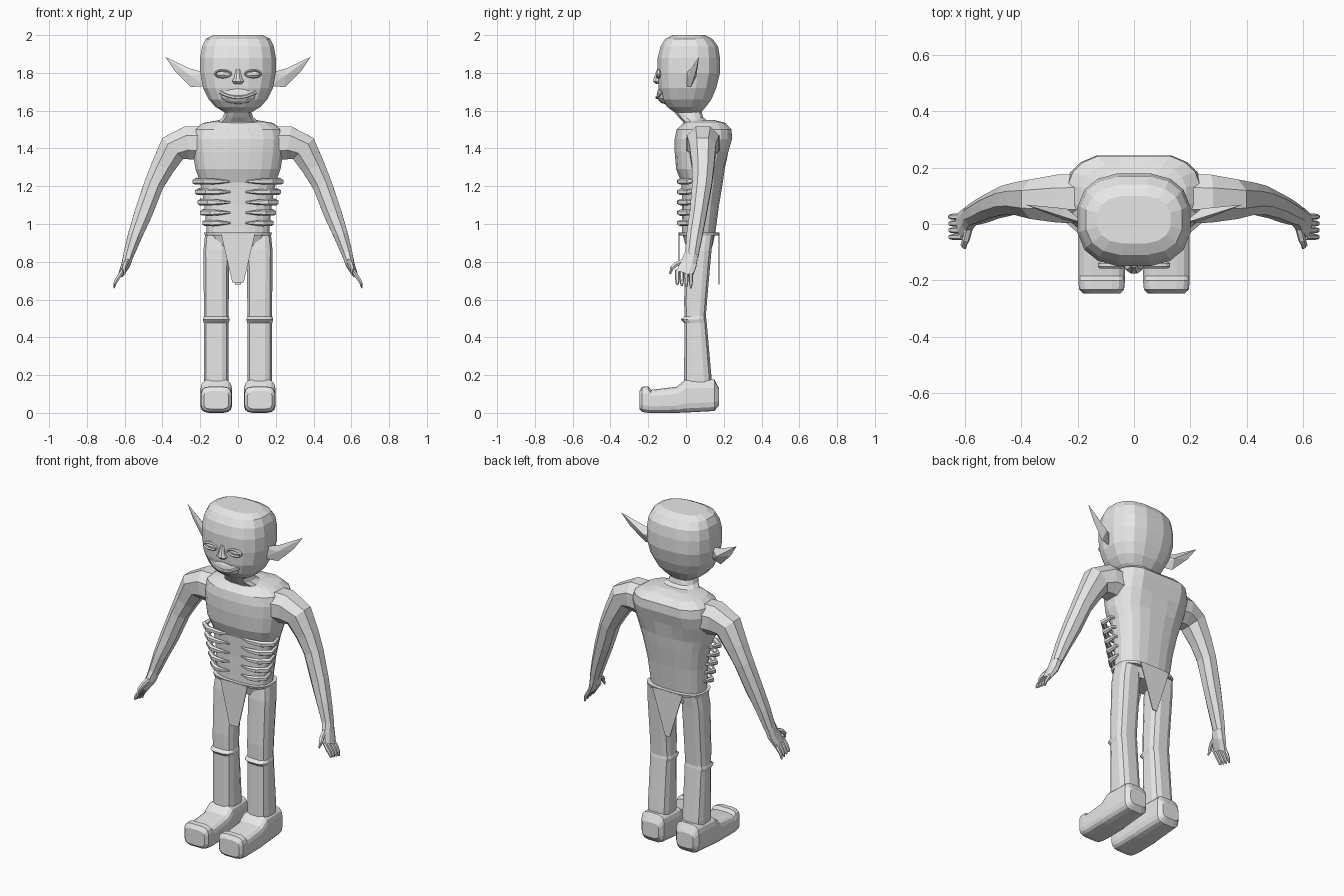
import bpy, bmesh
from math import sin, cos, pi, exp, copysign
from mathutils import Vector

if "Cube" in bpy.data.objects:
    bpy.data.objects.remove(bpy.data.objects["Cube"], do_unlink=True)

X, Y, Z = Vector((1, 0, 0)), Vector((0, 1, 0)), Vector((0, 0, 1))

clay = bpy.data.materials.new("plain_grey")
clay.use_nodes = True
clay.diffuse_color = (0.8, 0.8, 0.8, 1)
clay.node_tree.nodes["Principled BSDF"].inputs["Base Color"].default_value = (0.8, 0.8, 0.8, 1)


def finish(name, bm, mirror=False):
    bmesh.ops.recalc_face_normals(bm, faces=bm.faces)
    mesh = bpy.data.meshes.new(name)
    bm.to_mesh(mesh)
    bm.free()
    mesh.materials.append(clay)
    obj = bpy.data.objects.new(name, mesh)
    bpy.context.collection.objects.link(obj)
    if mirror:
        obj.modifiers.new("both_sides", "MIRROR").use_mirror_merge = False
    return obj


def ring(centre, u, v, ru, rv, n, p):
    """Rounded-box cross-section; p = 2 is an ellipse, higher is squarer."""
    pts = []
    for i in range(n):
        a = 2 * pi * (i + 0.5) / n
        c, s = cos(a), sin(a)
        pts.append((copysign(abs(c) ** (2 / p), c), copysign(abs(s) ** (2 / p), s)))
    m = max(q[0] for q in pts)
    return [centre + u * (ru * a / m) + v * (rv * b / m) for a, b in pts]


def skin(name, rings, mirror=False):
    bm = bmesh.new()
    loops = [[bm.verts.new(co) for co in r] for r in rings]
    n = len(loops[0])
    for a, b in zip(loops, loops[1:]):
        for i in range(n):
            bm.faces.new((a[i], a[(i + 1) % n], b[(i + 1) % n], b[i]))
    bm.faces.new(loops[0])
    bm.faces.new(loops[-1])
    return finish(name, bm, mirror)


def stack(name, rows, n=16, p=2.6, cx=0, mirror=False, shape=None):
    """Rows of (z, half width, front y, back y)."""
    rings = [ring(Vector((cx, (f + b) / 2, z)), X, Y, w, (b - f) / 2, n, p)
             for z, w, f, b in rows]
    if shape:
        rings = [[shape(co) for co in r] for r in rings]
    return skin(name, rings, mirror)


def tube(name, rows, n=8, ref=Y, mirror=True):
    """Rows of (x, y, z, thickness, width along ref)."""
    pts = [Vector(r[:3]) for r in rows]
    rings = []
    for i, r in enumerate(rows):
        t = (pts[min(i + 1, len(pts) - 1)] - pts[max(i - 1, 0)]).normalized()
        u = t.cross(ref).normalized()
        rings.append(ring(pts[i], u, u.cross(t), r[3], r[-1], n, 2.2))
    return skin(name, rings, mirror)


def plate(name, outline, y, thick=0.006):
    bm = bmesh.new()
    face = bm.faces.new([bm.verts.new((x, y, z)) for x, z in outline])
    new = bmesh.ops.extrude_face_region(bm, geom=[face])["geom"]
    bmesh.ops.translate(bm, vec=(0, thick, 0),
                        verts=[g for g in new if isinstance(g, bmesh.types.BMVert)])
    return finish(name, bm)


def blob(name, centre, size, mirror=False):
    bm = bmesh.new()
    bmesh.ops.create_uvsphere(bm, u_segments=12, v_segments=8, radius=1)
    for v in bm.verts:
        v.co = Vector(c + a * s for c, a, s in zip(centre, v.co, size))
    return finish(name, bm, mirror)


# Head and neck
stack("head", [(1.59, .07, -.06, .08), (1.62, .12, -.10, .105), (1.66, .155, -.13, .135),
               (1.72, .185, -.145, .16), (1.8, .2, -.15, .18), (1.88, .2, -.15, .18),
               (1.94, .19, -.135, .17), (1.98, .17, -.11, .14), (2.0, .13, -.07, .10)])
stack("neck", [(1.5, .15, .0, .17), (1.54, .11, -.015, .12), (1.565, .08, -.04, .09),
               (1.61, .065, -.075, .08)], n=12)

# Face
blob("muzzle", (0, -.11, 1.685), (.1, .045, .05))
blob("eye", (.08, -.135, 1.795), (.038, .016, .014), True)
lids = [ring(Vector((.08, -.146, 1.795)) + X * (.042 * cos(a)) + Z * (.018 * sin(a)),
             X * cos(a) + Z * sin(a), Y, .006, .01, 6, 2)
        for a in [2 * pi * i / 16 for i in range(17)]]
skin("eyelids", lids, True)
skin("nose", [ring(Vector((0, y, z)), X, Y, w, d, 8, 2)
              for z, w, y, d in [(1.82, .01, -.145, .008), (1.775, .02, -.152, .018),
                                 (1.755, .032, -.15, .025), (1.742, .02, -.145, .015)]])
tube("mouth", [(x, -.155 + 3.2 * x * x, 1.67 + 3.2 * x * x, .006, .008)
               for x in [i * .024 - .096 for i in range(9)]], 6, Z, False)

# Ears: a pointed outline with a ridge behind and a hollow in front
bm = bmesh.new()
edge = [bm.verts.new((x, (x - .17) * .32, z)) for x, z in
        [(.17, 1.80), (.26, 1.825), (.385, 1.885), (.335, 1.81), (.25, 1.725), (.17, 1.73)]]
for hub in (bm.verts.new((.24, .055, 1.78)), bm.verts.new((.25, .015, 1.785))):
    for i in range(len(edge)):
        bm.faces.new((edge[i], edge[(i + 1) % len(edge)], hub))
finish("ear", bm, True)


# Torso with a spine hollow between the shoulder blades
def spine(co):
    if co.y > .12 and co.z > 1.34:
        co.y -= .03 * exp(-(co.x / .06) ** 2)
    return co


stack("torso", [(.88, .13, .0, .14), (.95, .165, -.02, .155), (1.1, .178, -.02, .175),
                (1.22, .2, -.025, .195), (1.29, .225, -.052, .205), (1.38, .24, -.06, .235),
                (1.45, .245, -.06, .255), (1.5, .235, -.05, .253), (1.535, .185, -.015, .22),
                (1.55, .1, .02, .17)], n=20, p=2.6, shape=spine)

# Ribs
for i in range(5):
    z, w = 1.225 - .055 * i, .24 - .013 * i
    tube("rib_%d" % (i + 1), [(.04, -.025, z, .004), (.1, -.036, z, .012),
                              (w - .06, -.03, z, .015), (w - .012, .01, z, .014),
                              (w - .02, .065, z + .01, .009), (w - .07, .09, z + .01, .004)],
         6, Z)

# Belt and loincloth
stack("belt", [(.938, .175, -.035, .175), (.954, .18, -.04, .178)], p=3)
plate("front_cloth", [(-.09, .95), (.09, .95), (.03, .69), (-.03, .69)], -.04)
plate("back_cloth", [(-.1, .95), (.1, .95), (.015, .68), (-.015, .68)], .172)

# Arms and hands
tube("arm", [(.14, .09, 1.425, .09, .09), (.27, .09, 1.43, .088, .085),
             (.345, .088, 1.4, .078, .07), (.40, .09, 1.30, .062, .058),
             (.445, .085, 1.21, .052, .052), (.5, .065, 1.06, .048, .045),
             (.545, .045, .94, .038, .042), (.58, .03, .835, .028, .036)])
tube("palm", [(.577, .03, .845, .028, .035), (.592, .015, .79, .024, .042),
              (.618, -.008, .735, .014, .045)])
for i in range(4):
    y = .026 - .024 * i
    tube("finger_%d" % (i + 1), [(.608, y, .755, .01), (.638, y, .71, .01),
                                 (.652, y, .685, .008), (.656, y, .66 + .006 * i, .004)], 6)
tube("thumb", [(.585, -.01, .805, .012), (.597, -.055, .785, .012),
               (.605, -.075, .765, .01), (.6, -.085, .735, .004)], 6, X)

# Legs with a small kneecap ridge
stack("leg", [(.94, .06, .01, .145), (.86, .068, .0, .135), (.6, .066, -.01, .112),
              (.51, .066, -.008, .105), (.495, .071, -.028, .108), (.475, .066, -.008, .11),
              (.19, .066, -.01, .135), (.1, .066, -.01, .135)], 12, 3.2, .115, True)

# Feet, from heel to upturned toe
skin("foot", [ring(Vector((.115, y, (lo + hi) / 2)), X, Z, w, (hi - lo) / 2, 16, 4)
              for y, w, lo, hi in [(.175, .055, .04, .13), (.15, .075, .01, .178),
                                   (.0, .083, .002, .178), (-.05, .083, .0, .138),
                                   (-.185, .083, .0, .122), (-.2, .083, .0, .14),
                                   (-.232, .08, .005, .138), (-.247, .066, .02, .115)]], True)
